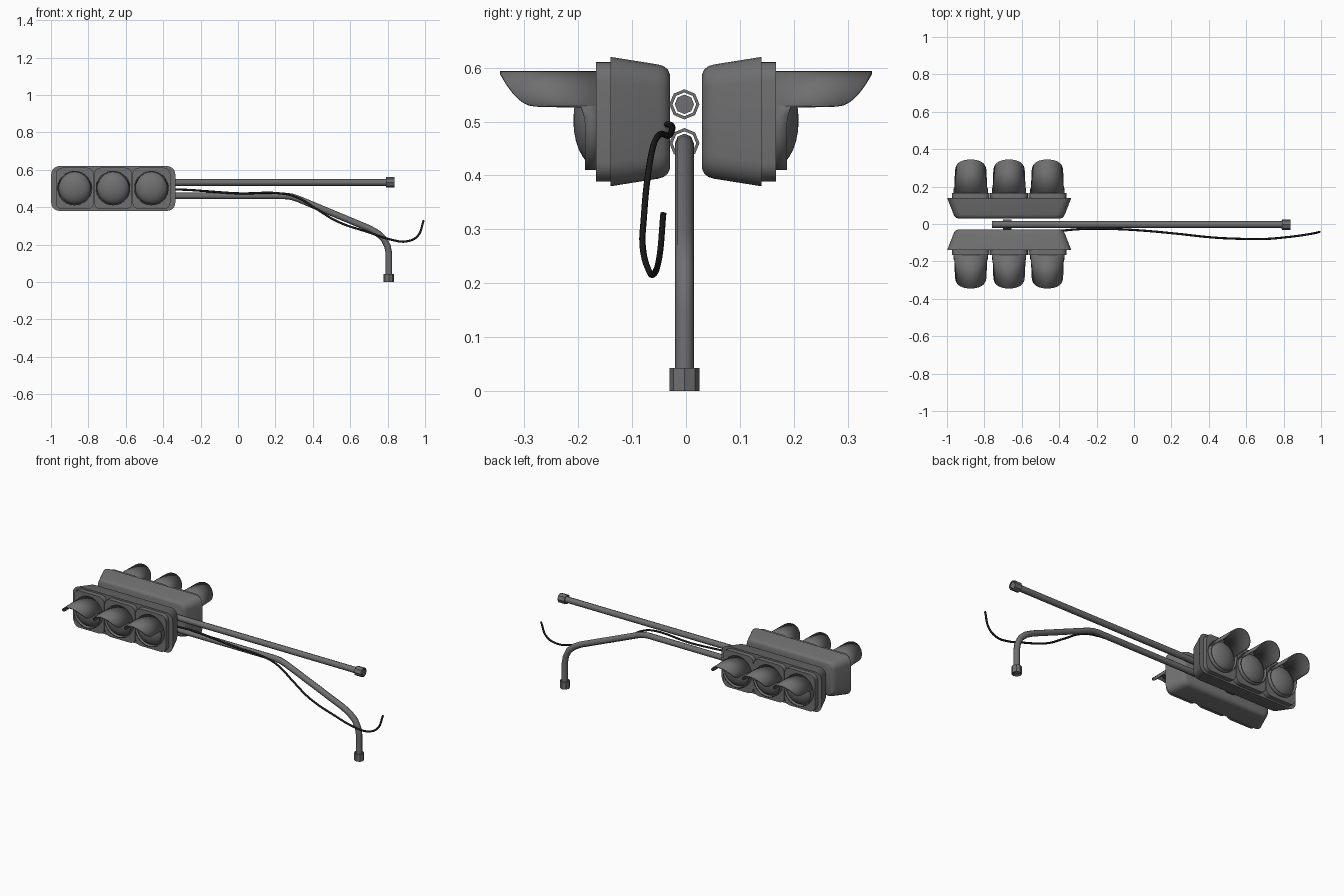
import bpy, bmesh, math
from mathutils import Vector

cube = bpy.data.objects.get("Cube")
if cube:
    bpy.data.objects.remove(cube)


def material(name, rgb):
    m = bpy.data.materials.new(name)
    m.use_nodes = True
    m.diffuse_color = (*rgb, 1)
    m.node_tree.nodes["Principled BSDF"].inputs["Base Color"].default_value = (*rgb, 1)
    return m


GREY = material("grey_metal", (0.16, 0.16, 0.16))
BLACK = material("black_rubber", (0.012, 0.012, 0.012))


def finish(ob, angle=35):
    bpy.ops.object.select_all(action='DESELECT')
    ob.select_set(True)
    bpy.context.view_layer.objects.active = ob
    bpy.ops.object.shade_smooth_by_angle(angle=math.radians(angle))


def add_mesh(name, bm, mat=GREY):
    bmesh.ops.recalc_face_normals(bm, faces=bm.faces)
    me = bpy.data.meshes.new(name)
    bm.to_mesh(me)
    bm.free()
    me.materials.append(mat)
    ob = bpy.data.objects.new(name, me)
    bpy.context.collection.objects.link(ob)
    return ob


def bridge(bm, a, b):
    n = len(a)
    for i in range(n):
        bm.faces.new((a[i], a[(i + 1) % n], b[(i + 1) % n], b[i]))


def rounded_rect(w, h, r, steps=5):
    pts = []
    for k, (sx, sz) in enumerate(((1, 1), (-1, 1), (-1, -1), (1, -1))):
        for i in range(steps + 1):
            a = math.pi / 2 * (k + i / steps)
            pts.append((sx * (w - r) + r * math.cos(a), sz * (h - r) + r * math.sin(a)))
    return pts


# Stack of rounded rectangles along y, capped at both ends
def loft(name, cx, cz, layers, side):
    bm = bmesh.new()
    rings = [[bm.verts.new((cx + x, side * y, cz + z)) for x, z in rounded_rect(w, h, r)]
             for y, w, h, r in layers]
    for a, b in zip(rings, rings[1:]):
        bridge(bm, a, b)
    bm.faces.new(rings[0])
    bm.faces.new(rings[-1])
    finish(add_mesh(name, bm))


# Swept round pipe or cable
def tube(name, pts, r, mat, smooth=False):
    cu = bpy.data.curves.new(name, 'CURVE')
    cu.dimensions = '3D'
    cu.bevel_depth = r
    cu.bevel_resolution = 2
    cu.use_fill_caps = True
    cu.resolution_u = 6
    sp = cu.splines.new('BEZIER')
    sp.bezier_points.add(len(pts) - 1)
    for bp, p in zip(sp.bezier_points, pts):
        bp.co = p
        bp.handle_left_type = bp.handle_right_type = 'AUTO' if smooth else 'VECTOR'
    if not smooth:
        cu.resolution_u = 1
    cu.materials.append(mat)
    ob = bpy.data.objects.new(name, cu)
    bpy.context.collection.objects.link(ob)
    bpy.ops.object.select_all(action='DESELECT')
    ob.select_set(True)
    bpy.context.view_layer.objects.active = ob
    bpy.ops.object.convert(target='MESH')
    finish(bpy.context.object, 50)


# Open octagonal collar around a pipe end
def collar(name, centre, axis, length=0.045):
    bm = bmesh.new()
    rings = []
    for r, t in ((0.028, -0.5), (0.028, 0.5), (0.022, 0.5), (0.022, -0.5)):
        rings.append([bm.verts.new((r * math.cos(i * math.pi / 4), r * math.sin(i * math.pi / 4),
                                    t * length)) for i in range(8)])
    for i in range(4):
        bridge(bm, rings[i], rings[(i + 1) % 4])
    ob = add_mesh(name, bm)
    ob.rotation_euler = Vector(axis).to_track_quat('Z', 'Y').to_euler()
    ob.location = centre


LENS_Z, VISOR_R = 0.502, 0.092


# Length of the hood at a given height on its circle
def hood_reach(s):
    if s < 0.02:
        return 0.187
    if s < 0.3:
        return 0.187 + 0.008 * s / 0.3
    return 0.28 + 0.065 * math.sqrt(max(0, (s - 0.3) / 0.7))


def visor(name, cx, side):
    bm = bmesh.new()
    a0 = math.asin(0.3)
    n = 12
    right = [a0 + (math.pi / 2 - a0) * (i / n) ** 1.5 for i in range(n + 1)]
    upper = right + [math.pi - a for a in reversed(right[:-1])]
    low = a0 - 0.01
    lower = [math.pi - low + (math.pi + 2 * low) * i / 20 for i in range(21)]
    base, tip = [], []
    for a in upper + lower:
        x, z = cx + VISOR_R * math.cos(a), LENS_Z + VISOR_R * math.sin(a)
        base.append(bm.verts.new((x, side * 0.16, z)))
        # The hood narrows slightly towards its tip
        reach = hood_reach(math.sin(a) + 1e-6)
        k = 1 - 0.4 * max(0, reach - 0.187)
        tip.append(bm.verts.new((cx + (x - cx) * k, side * reach, z)))
    bridge(bm, base, tip)
    ob = add_mesh(name, bm)
    mod = ob.modifiers.new("thickness", 'SOLIDIFY')
    mod.thickness = 0.006
    mod.offset = -1
    finish(ob)


def lens(name, cx, side):
    bm = bmesh.new()
    bmesh.ops.create_uvsphere(bm, u_segments=28, v_segments=14, radius=1)
    for v in bm.verts:
        x, y, z = v.co
        v.co = (cx + 0.087 * x, side * (0.162 + 0.047 * z), LENS_Z + 0.087 * y)
    # Keep only the outward half of the dome
    bmesh.ops.bisect_plane(bm, geom=bm.verts[:] + bm.edges[:] + bm.faces[:],
                           plane_co=(0, side * 0.16, 0), plane_no=(0, -side, 0), clear_outer=True)
    finish(add_mesh(name, bm))


# Two back-to-back signal heads
for side, label in ((-1, "front"), (1, "back")):
    loft(label + "_housing", -0.667, 0.5,
         [(0.14, 0.332, 0.12, 0.045), (0.052, 0.298, 0.106, 0.042),
          (0.042, 0.293, 0.103, 0.04), (0.034, 0.286, 0.097, 0.036),
          (0.03, 0.276, 0.088, 0.03)], side)
    for i, cx in enumerate((-0.873, -0.668, -0.463)):
        tag = f"{label}_{i + 1}"
        loft("lamp_door_" + tag, cx, 0.5,
             [(0.138, 0.101, 0.111, 0.035), (0.167, 0.101, 0.111, 0.035)], side)
        visor("visor_" + tag, cx, side)
        lens("lens_" + tag, cx, side)

# Support pipes and their collars
Y = -0.003
tube("upper_pipe", [(-0.76, Y, 0.532), (0.835, Y, 0.532)], 0.018, GREY)
tube("lower_pipe", [(x, Y, z) for x, z in (
    (-0.7, 0.46), (0.25, 0.46), (0.285, 0.456), (0.32, 0.445), (0.7, 0.287), (0.745, 0.262),
    (0.78, 0.23), (0.8, 0.19), (0.807, 0.15), (0.807, 0.005))], 0.0175, GREY)
collar("upper_pipe_collar", (0.815, Y, 0.532), (1, 0, 0))
collar("lower_pipe_collar", (-0.677, Y, 0.46), (1, 0, 0))
collar("foot_collar", (0.807, Y, 0.0215), (0, 0, 1), 0.043)

# Loose hanging cable
tube("cable", [(-0.4, -0.037, 0.495), (-0.28, -0.027, 0.493), (-0.15, -0.026, 0.484),
               (0, -0.032, 0.474), (0.24, -0.053, 0.472), (0.32, -0.062, 0.45),
               (0.42, -0.072, 0.39), (0.53, -0.078, 0.324), (0.7, -0.08, 0.265),
               (0.82, -0.07, 0.226), (0.9, -0.06, 0.217), (0.96, -0.05, 0.245),
               (0.993, -0.042, 0.33)], 0.0058, BLACK, True)
